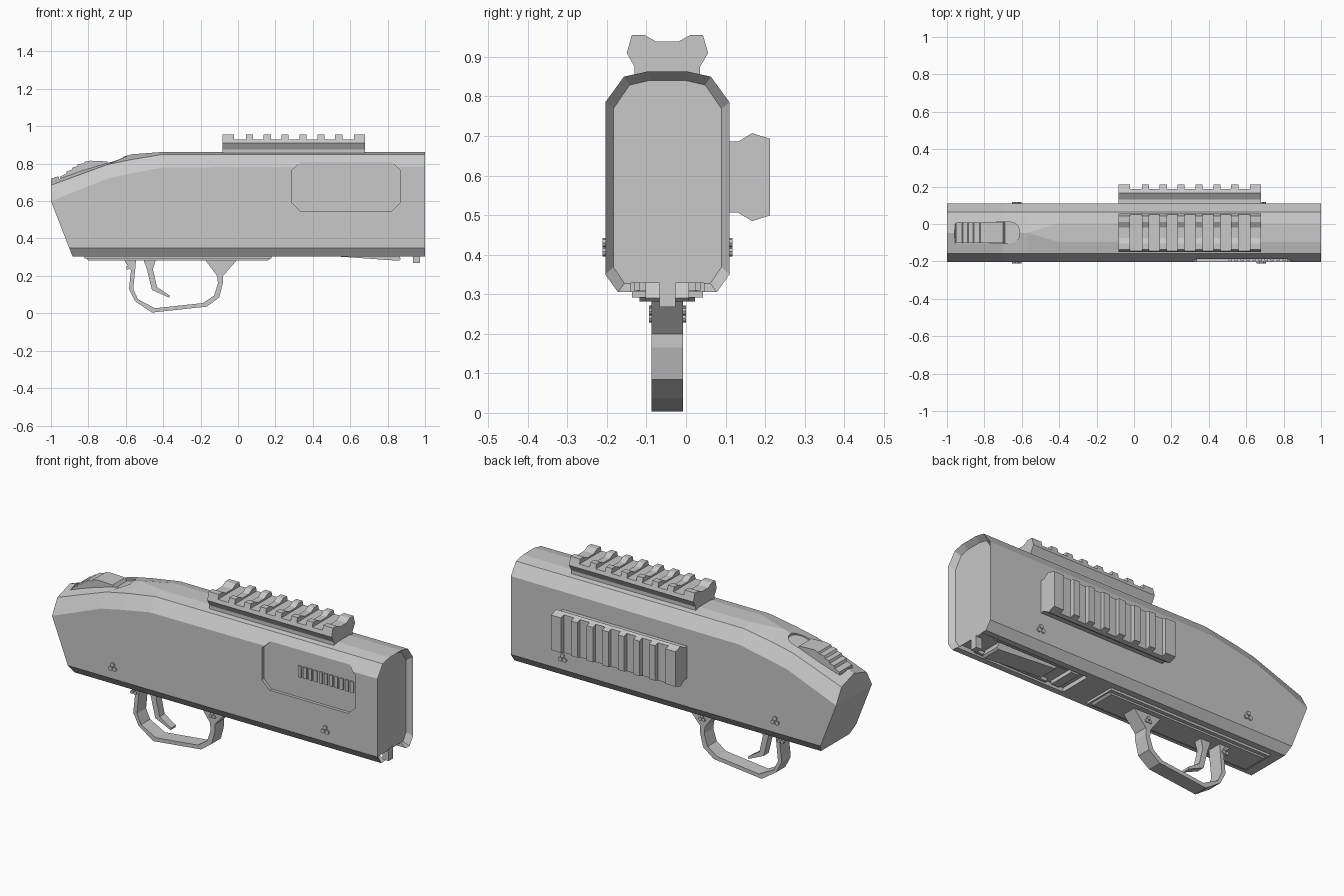
import bpy, bmesh, math
from mathutils import Matrix, Vector

old = bpy.data.objects.get("Cube")
if old:
    bpy.data.objects.remove(old, do_unlink=True)

CY = -0.047  # centre plane of the body

grey = bpy.data.materials.new("plain grey")
grey.use_nodes = True
grey.diffuse_color = (0.58, 0.58, 0.58, 1)
grey.node_tree.nodes["Principled BSDF"].inputs["Base Color"].default_value = grey.diffuse_color


def finish(name, bm):
    bmesh.ops.recalc_face_normals(bm, faces=bm.faces[:])
    mesh = bpy.data.meshes.new(name)
    bm.to_mesh(mesh)
    bm.free()
    mesh.materials.append(grey)
    obj = bpy.data.objects.new(name, mesh)
    bpy.context.collection.objects.link(obj)
    return obj


def prism(bm, pts, lo, hi, place):
    """Extrude a 2D outline from lo to hi; place(a, b, depth) gives the 3D point."""
    low = [bm.verts.new(place(a, b, lo)) for a, b in pts]
    high = [bm.verts.new(place(a, b, hi)) for a, b in pts]
    bm.faces.new(low)
    bm.faces.new(high[::-1])
    for i in range(len(pts)):
        j = (i + 1) % len(pts)
        bm.faces.new((low[i], low[j], high[j], high[i]))


def side_on(a, b, d):
    return Vector((a, d, b))


def flat_on(a, b, d):
    return Vector((a, b, d))


def solid(name, pts, lo, hi, place=side_on):
    bm = bmesh.new()
    prism(bm, pts, lo, hi, place)
    return finish(name, bm)


def box_pts(a0, a1, b0, b1):
    return [(a0, b0), (a1, b0), (a1, b1), (a0, b1)]


def cut(target, cutter):
    mod = target.modifiers.new("cut", "BOOLEAN")
    mod.operation = "DIFFERENCE"
    mod.solver = "EXACT"
    mod.object = cutter
    cutter.hide_render = True
    bpy.context.view_layer.objects.active = target
    bpy.ops.object.modifier_apply(modifier=mod.name)
    bpy.data.objects.remove(cutter, do_unlink=True)


# Body: sections lofted along x (x, top half width, top, shoulder and side heights)
stations = [
    (-1.0, 0.0, 0.72, 0.685, 0.60),
    (-0.7, 0.0, 0.811, 0.795, 0.72),
    (-0.57, 0.0, 0.85, 0.822, 0.748),
    (-0.4, 0.05, 0.863, 0.85, 0.78),
    (1.0, 0.05, 0.863, 0.85, 0.785),
]
bm = bmesh.new()
rings = []
for x, w, top, shoulder, side in stations:
    half = [(w, top), (0.11, shoulder), (0.157, side), (0.157, 0.35), (0.125, 0.305)]
    xs = [x, x, x, -0.903, -0.885] if x == -1 else [x] * 5
    right = [(px, CY - y, z) for px, (y, z) in zip(xs, half)]
    left = [(px, CY + y, z) for px, (y, z) in zip(xs, half)]
    rings.append([bm.verts.new(p) for p in right + left[::-1]])
# Recessed end face with a sloping rim
rings.append([bm.verts.new((0.97, CY + (v.co.y - CY) * 0.87, 0.585 + (v.co.z - 0.585) * 0.92))
              for v in rings[-1]])
for a, b in zip(rings, rings[1:]):
    for i in range(10):
        j = (i + 1) % 10
        bm.faces.new((a[i], a[j], b[j], b[i]))
bm.faces.new(rings[-1])
first = rings[0]
bm.faces.new(first[:3] + first[7:])
bm.faces.new(first[2:8])
bmesh.ops.remove_doubles(bm, verts=bm.verts[:], dist=0.0005)
body = finish("body", bm)

# Side port recess
port = [(0.29, 0.59), (0.335, 0.545), (0.82, 0.545), (0.866, 0.59),
        (0.866, 0.765), (0.82, 0.81), (0.335, 0.81), (0.29, 0.765)]
cut(body, solid("port_cutter", port, -0.4, -0.187))

# Loading recess along the underside
cut(body, solid("loading_cutter", box_pts(0.33, 1.1, 0.2, 0.328), CY - 0.092, CY + 0.092))

# Rounded slot behind the slider
tilt = Matrix.Translation((-0.955, CY, 0.715)) @ Matrix.Rotation(-math.radians(16.8), 4, "Y")
slot = [(0, -0.057), (0, 0.057)]
for k in range(9):
    t = math.pi / 2 - math.pi * k / 8
    slot.append((0.31 + 0.055 * math.cos(t), 0.057 * math.sin(t)))
slot_cutter = solid("slot_cutter", slot, 0, 0.2, flat_on)
slot_cutter.data.transform(tilt)
cut(body, slot_cutter)

# Thumb slider with stepped grip
slider = [(-0.95, 0.71), (-0.948, 0.733), (-0.92, 0.745), (-0.915, 0.76), (-0.89, 0.767),
          (-0.885, 0.78), (-0.862, 0.785), (-0.855, 0.798), (-0.825, 0.801), (-0.82, 0.81),
          (-0.79, 0.816), (-0.7, 0.812), (-0.685, 0.79)]
solid("thumb_slider", slider, CY - 0.055, CY + 0.055)

# Vent ribs in the side port
bm = bmesh.new()
for i in range(11):
    x = 0.505 + i * 0.032
    prism(bm, box_pts(x, x + 0.02, 0.66, 0.722), -0.195, -0.18, side_on)
finish("port_ribs", bm)


# Toothed accessory rails: outline is (half width, height above the base)
def rail(name, place, scale, dipped):
    base = [(0.083, -0.01), (0.083, 0.023), (0.103, 0.058), (0.097, 0.078)]
    tooth = [(0.097, 0.078), (0.09, 0.103)]
    if dipped:
        tooth += [(0.057, 0.103), (0.029, 0.087)]

    def mirrored(half):
        return [(a * scale, b) for a, b in half] + [(-a * scale, b) for a, b in half[::-1]]

    bm = bmesh.new()
    prism(bm, mirrored(base), -0.084, 0.68, place)
    spans = [(-0.084, -0.022), (0.62, 0.68)]
    spans += [(0.042 + i * 0.0955, 0.08 + i * 0.0955) for i in range(6)]
    for lo, hi in spans:
        prism(bm, mirrored(tooth), lo, hi, place)
    finish(name, bm)


rail("top_rail", lambda a, b, d: Vector((d, CY + a, 0.852 + b)), 1.0, True)
rail("side_rail", lambda a, b, d: Vector((d, 0.109 + b, 0.596 + a)), 1.08, False)

# Underside plate, in two steps
solid("guard_plate", box_pts(-0.82, 0.18, 0.292, 0.31), CY - 0.09, CY + 0.09)
solid("guard_plate_step", [(-0.81, 0.295), (-0.8, 0.282), (0.16, 0.282), (0.175, 0.295)],
      CY - 0.07, CY + 0.07)

# Trigger guard loop: outer edge, then inner edge back
guard_outer = [(-0.61, 0.285), (-0.572, 0.23), (-0.583, 0.13), (-0.55, 0.065), (-0.46, 0.004),
               (-0.166, 0.036), (-0.1, 0.085), (-0.08, 0.165), (-0.08, 0.2), (-0.005, 0.285)]
guard_inner = [(-0.175, 0.285), (-0.112, 0.2), (-0.107, 0.16), (-0.128, 0.095), (-0.187, 0.055),
               (-0.444, 0.027), (-0.535, 0.075), (-0.56, 0.13), (-0.55, 0.23), (-0.545, 0.285)]
solid("trigger_guard", guard_outer + guard_inner, CY - 0.04, CY + 0.04)

trigger = [(-0.505, 0.285), (-0.487, 0.235), (-0.46, 0.125), (-0.366, 0.083), (-0.364, 0.095),
           (-0.433, 0.14), (-0.455, 0.235), (-0.44, 0.285)]
solid("trigger", trigger, CY - 0.022, CY + 0.022)

# Tilted shell lifter, its frame bars and the front lug
lifter = [(0.5, 0.306), (0.86, 0.281), (0.87, 0.29), (0.85, 0.33), (0.5, 0.33)]
solid("shell_lifter", lifter, CY - 0.055, CY + 0.055)
for n, sign in (("right", -1), ("left", 1)):
    y = CY + sign * 0.077
    solid("lifter_bar_" + n, box_pts(0.45, 0.9, 0.31, 0.33), y - 0.007, y + 0.007)
solid("recess_crossbar", box_pts(0.37, 0.42, 0.308, 0.33), CY - 0.075, CY + 0.075)
solid("front_lug", box_pts(0.935, 0.972, 0.268, 0.335), CY - 0.02, CY + 0.02)


# Three-lobed screws through the body and the guard
def screws(name, spots, half, radius):
    bm = bmesh.new()
    for x, z in spots:
        for k in range(3):
            t = math.radians(90 + 120 * k)
            cx, cz = x + radius * 0.55 * math.cos(t), z + radius * 0.55 * math.sin(t)
            lobe = [(cx + radius * 0.45 * math.cos(math.tau * i / 8),
                     cz + radius * 0.45 * math.sin(math.tau * i / 8)) for i in range(8)]
            for s in (-1, 1):
                prism(bm, lobe, CY + s * (half - 0.01), CY + s * (half + 0.007), side_on)
    finish(name, bm)


screws("body_screws", [(-0.626, 0.415), (0.68, 0.415)], 0.157, 0.027)
screws("guard_screws", [(-0.578, 0.25), (-0.095, 0.245)], 0.04, 0.022)
